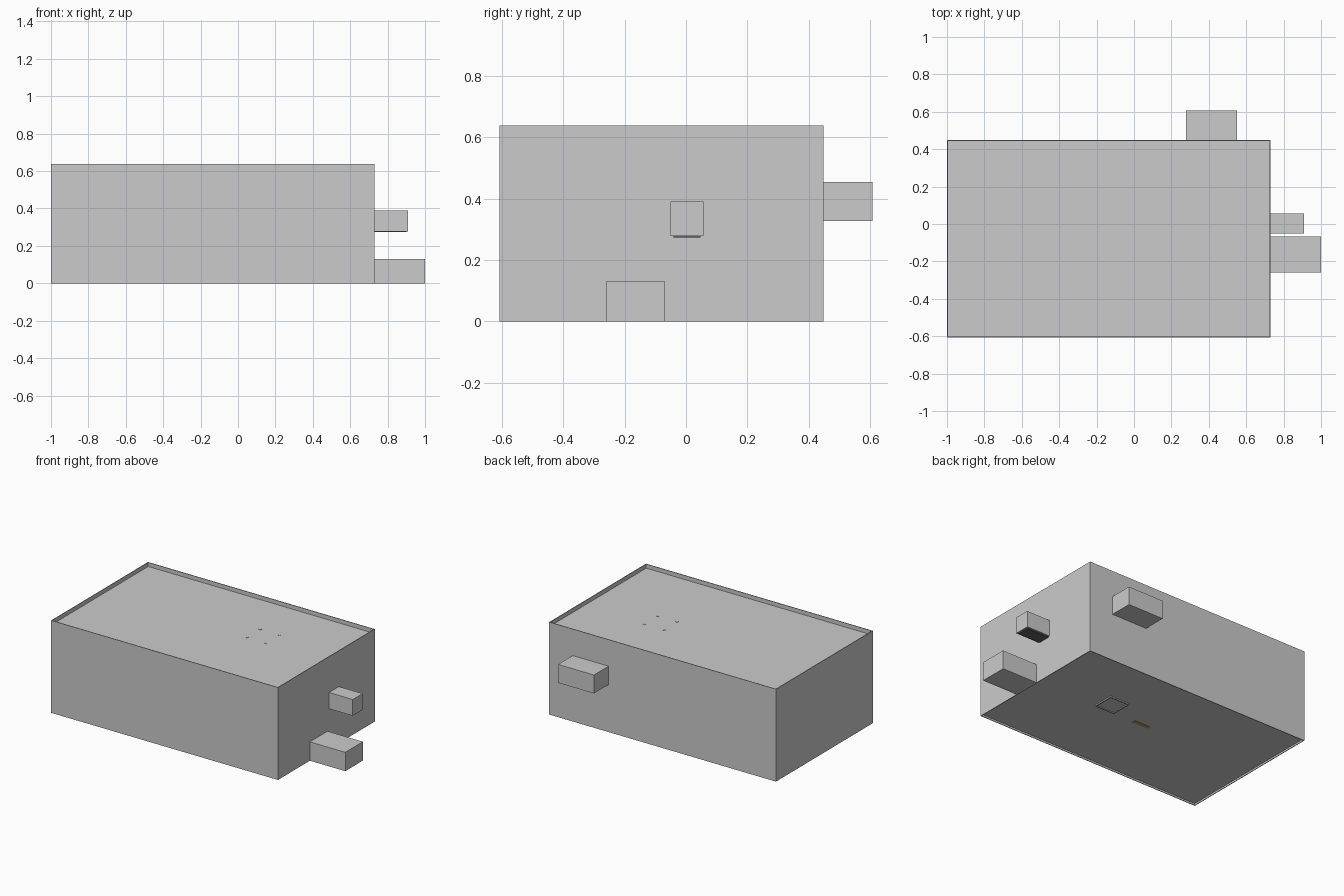
import bpy, bmesh

if "Cube" in bpy.data.objects:
    bpy.data.objects.remove(bpy.data.objects["Cube"])

X0, X1, Y0, Y1, H = -1.0, 0.73, -0.607, 0.448, 0.637
T = 0.005  # wall thickness


def material(name, rgb):
    m = bpy.data.materials.new(name)
    m.diffuse_color = (*rgb, 1)
    m.use_nodes = True
    m.node_tree.nodes["Principled BSDF"].inputs["Base Color"].default_value = m.diffuse_color
    return m


def box(name, x0, x1, y0, y1, z0, z1, mat=None):
    """Axis-aligned box given by its limits."""
    bm = bmesh.new()
    bmesh.ops.create_cube(bm, size=1)
    for v in bm.verts:
        v.co.x = x1 if v.co.x > 0 else x0
        v.co.y = y1 if v.co.y > 0 else y0
        v.co.z = z1 if v.co.z > 0 else z0
    me = bpy.data.meshes.new(name)
    bm.to_mesh(me)
    bm.free()
    ob = bpy.data.objects.new(name, me)
    bpy.context.collection.objects.link(ob)
    if mat:
        me.materials.append(mat)
    return ob


dark = material("dark", (0.12, 0.12, 0.12))
brass = material("brass", (0.45, 0.36, 0.08))

# thin walls, standing proud of floor and ceiling
box("front_wall", X0, X1, Y0, Y0 + T, 0, H)
box("back_wall", X0, X1, Y1 - T, Y1, 0, H)
box("left_wall", X0, X0 + T, Y0 + T, Y1 - T, 0, H)
box("right_wall", X1 - T, X1, Y0 + T, Y1 - T, 0, H)

# recessed floor and ceiling panels
box("floor", X0 + T, X1 - T, Y0 + T, Y1 - T, 0.012, 0.022)
box("ceiling", X0 + T, X1 - T, Y0 + T, Y1 - T, 0.597, 0.609)

# boxes projecting from the right and back walls
box("right_upper_box", X1, 0.91, -0.05, 0.057, 0.278, 0.39)
box("right_upper_box_base", X1, 0.9, -0.04, 0.047, 0.273, 0.278, dark)
box("right_lower_box", X1, 1.0, -0.26, -0.068, 0, 0.13)
box("back_box", 0.277, 0.55, Y1, 0.607, 0.327, 0.454)

# square frame with panel under the floor
fx, fy, r, w = 0.185, 0.01, 0.075, 0.008
box("floor_hatch", fx - r, fx + r, fy - r, fy + r, 0.009, 0.013)
for s in (-1, 1):
    a, b = sorted((s * r, s * (r - w)))
    box("hatch_side", fx + a, fx + b, fy - r, fy + r, 0.004, 0.012)
    box("hatch_end", fx - r, fx + r, fy + a, fy + b, 0.004, 0.012)

# four post tips showing through the ceiling
for sx in (-1, 1):
    for sy in (-1, 1):
        x, y = fx + sx * 0.073, fy + sy * 0.073
        box("post_tip", x - 0.007, x + 0.007, y - 0.007, y + 0.007, 0.6, 0.611)

# small brass strip under the floor
box("floor_strip", -0.17, -0.05, -0.075, -0.05, 0.008, 0.013, brass)
